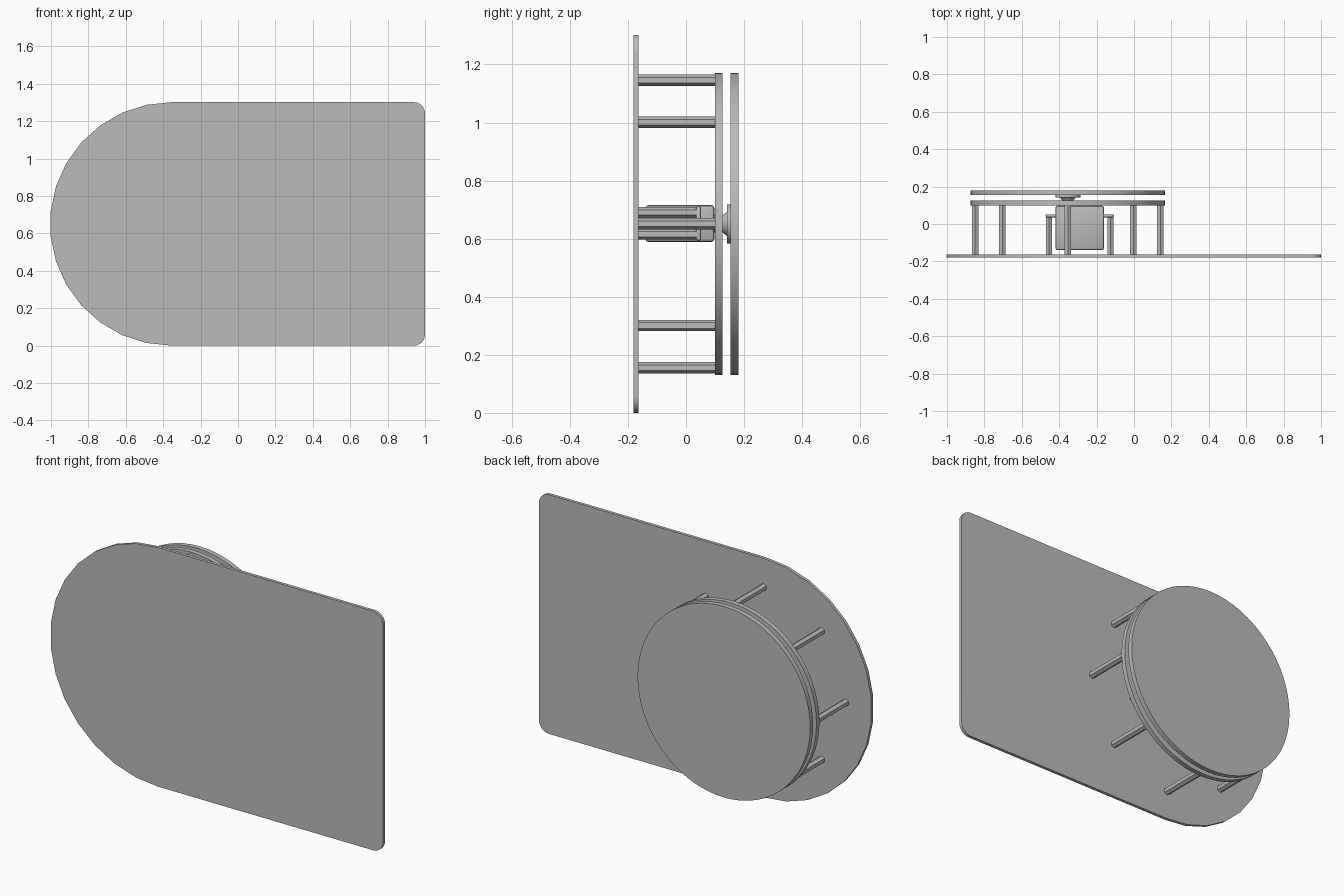
import bpy, bmesh
from math import sin, cos, pi, radians
from mathutils import Matrix

cube = bpy.data.objects.get("Cube")
if cube:
    bpy.data.objects.remove(cube, do_unlink=True)

grey = bpy.data.materials.new("light grey")
grey.use_nodes = True
grey.diffuse_color = (0.5, 0.5, 0.5, 1)
grey.node_tree.nodes["Principled BSDF"].inputs["Base Color"].default_value = (0.5, 0.5, 0.5, 1)

CX, CZ = -0.354, 0.651          # axis shared by plate arc and discs
PLATE_BACK = -0.163


def finish(name, bm, smooth=True):
    bmesh.ops.recalc_face_normals(bm, faces=bm.faces)
    mesh = bpy.data.meshes.new(name)
    bm.to_mesh(mesh)
    bm.free()
    mesh.materials.append(grey)
    obj = bpy.data.objects.new(name, mesh)
    bpy.context.collection.objects.link(obj)
    if smooth:
        bpy.ops.object.select_all(action='DESELECT')
        obj.select_set(True)
        bpy.context.view_layer.objects.active = obj
        bpy.ops.object.shade_smooth_by_angle(angle=radians(30))
    return obj


def arc(cx, cz, r, a0, a1, n):
    return [(cx + r * cos(radians(a0 + (a1 - a0) * i / n)),
             cz + r * sin(radians(a0 + (a1 - a0) * i / n))) for i in range(n + 1)]


def slab(name, outline, y0, y1):
    """Extrude an x-z outline along y."""
    bm = bmesh.new()
    face = bm.faces.new([bm.verts.new((x, y0, z)) for x, z in outline])
    new = bmesh.ops.extrude_face_region(bm, geom=[face])["geom"]
    for v in new:
        if isinstance(v, bmesh.types.BMVert):
            v.co.y = y1
    return finish(name, bm)


def rod(name, x, z, r0, r1, y0, y1, sides, smooth=True):
    bm = bmesh.new()
    place = Matrix.Translation((x, (y0 + y1) / 2, z)) @ Matrix.Rotation(-pi / 2, 4, 'X')
    bmesh.ops.create_cone(bm, cap_ends=True, segments=sides, radius1=r0, radius2=r1,
                          depth=y1 - y0, matrix=place)
    return finish(name, bm, smooth)


def box(name, x0, x1, y0, y1, z0, z1, bevel):
    bm = bmesh.new()
    size = Matrix.Diagonal((x1 - x0, y1 - y0, z1 - z0, 1))
    place = Matrix.Translation(((x0 + x1) / 2, (y0 + y1) / 2, (z0 + z1) / 2))
    bmesh.ops.create_cube(bm, size=1, matrix=place @ size)
    bmesh.ops.bevel(bm, geom=bm.edges[:], offset=bevel, segments=2, profile=0.5, affect='EDGES')
    return finish(name, bm)


# Mounting plate: half-round end and two rounded corners
outline = (arc(CX, CZ, 0.651, 90, 270, 15)
           + arc(0.94, 0.06, 0.06, -90, 0, 6)
           + arc(0.94, 1.242, 0.06, 0, 90, 6))
slab("mounting_plate", outline, -0.18, PLATE_BACK)

# Fixed and turning discs
rod("fixed_disc", CX, CZ, 0.52, 0.52, 0.1, 0.126, 64)
rod("turning_disc", CX, CZ, 0.52, 0.52, 0.154, 0.18, 64)

# Ring of spacer posts
for i in range(8):
    a = i * pi / 4
    rod(f"spacer_post_{i + 1}", CX + 0.495 * cos(a), CZ + 0.495 * sin(a),
        0.0195, 0.0195, PLATE_BACK, 0.1, 6, False)

# Motor with side tabs and its short supports
MX = -0.29
box("motor_body", MX - 0.13, MX + 0.13, -0.14, 0.098, 0.588, 0.716, 0.012)
for side, s in (("left", 1), ("right", -1)):
    xs = sorted((MX + s * 0.125, MX + s * 0.182))
    box(f"motor_tab_{side}", *xs, 0.035, 0.052, 0.594, 0.712, 0.005)
    for level, z in (("lower", 0.615), ("upper", 0.69)):
        rod(f"motor_support_{side}_{level}", MX + s * 0.164, z,
            0.0185, 0.0185, PLATE_BACK, 0.036, 6, False)

# Drive shaft, hub and round horn
rod("drive_shaft", CX, CZ, 0.03, 0.03, 0.09, 0.13, 24)
rod("drive_hub", CX, CZ, 0.03, 0.042, 0.126, 0.142, 24)
rod("drive_horn", CX, CZ, 0.067, 0.067, 0.142, 0.155, 32)
